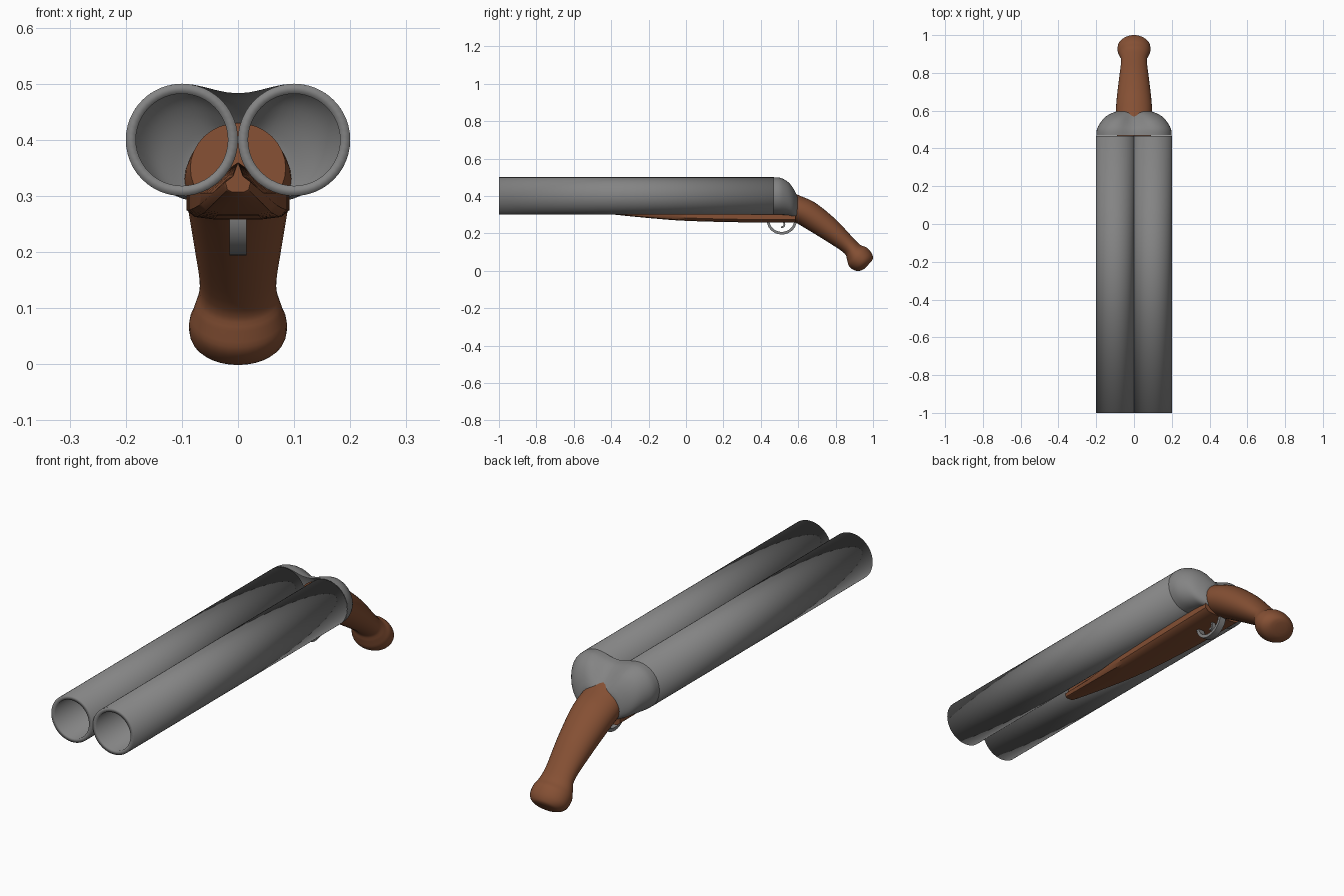
import bpy, bmesh
from math import sin, cos, pi, radians
from mathutils import Vector

if "Cube" in bpy.data.objects:
    bpy.data.objects.remove(bpy.data.objects["Cube"])

wood = bpy.data.materials.new("wood")
wood.diffuse_color = (0.235, 0.08, 0.034, 1)
wood.use_nodes = True
wood.node_tree.nodes["Principled BSDF"].inputs["Base Color"].default_value = wood.diffuse_color
steel = bpy.data.materials.new("steel")
steel.diffuse_color = (0.23, 0.23, 0.23, 1)
steel.use_nodes = True
steel.node_tree.nodes["Principled BSDF"].inputs["Base Color"].default_value = steel.diffuse_color


def loft(name, rings, mat, cap_start=True, cap_end=True, closed=False, angle=40):
    """Skin a list of equal-length point rings."""
    bm = bmesh.new()
    rows = [[bm.verts.new(p) for p in r] for r in rings]
    pairs = list(zip(rows, rows[1:])) + ([(rows[-1], rows[0])] if closed else [])
    n = len(rows[0])
    for a, b in pairs:
        for i in range(n):
            j = (i + 1) % n
            bm.faces.new((a[i], a[j], b[j], b[i]))
    if not closed:
        if cap_start:
            bm.faces.new(rows[0])
        if cap_end:
            bm.faces.new(rows[-1])
    bmesh.ops.recalc_face_normals(bm, faces=bm.faces)
    me = bpy.data.meshes.new(name)
    bm.to_mesh(me)
    bm.free()
    ob = bpy.data.objects.new(name, me)
    bpy.context.collection.objects.link(ob)
    me.materials.append(mat)
    bpy.ops.object.select_all(action='DESELECT')
    bpy.context.view_layer.objects.active = ob
    ob.select_set(True)
    bpy.ops.object.shade_smooth_by_angle(angle=radians(angle))
    return ob


def smooth(rows, steps=4):
    """Catmull-Rom interpolation of rows of numbers."""
    out = []
    last = len(rows) - 1
    for i in range(last):
        q = [rows[max(0, min(last, i + k))] for k in (-1, 0, 1, 2)]
        for s in range(steps):
            t = s / steps
            out.append([0.5 * (2*b + (c-a)*t + (2*a-5*b+4*c-d)*t*t + (3*b-a-3*c+d)*t**3)
                        for a, b, c, d in zip(*q)])
    return out + [list(rows[-1])]


# Barrels: lathed tube profile (radius, y), shaded smooth across the end rims
tube = [(0.1, 0.467), (0.1, -1.0), (0.082, -1.0), (0.082, 0.467)]
for side, x in (("left", -0.1), ("right", 0.1)):
    rings = [[(x + r*cos(2*pi*k/48), y, 0.4 + r*sin(2*pi*k/48)) for r, y in tube]
             for k in range(48)]
    loft("barrel_" + side, rings, steel, closed=True, angle=180)


# Receiver: two-lobed section shrinking and rounding towards the stock
def lobes(y, w, lo, hi, dip):
    mid, h = (lo + hi) / 2, (hi - lo) / 2
    right = [(w/2 + w/2*cos(a), mid + h*sin(a))
             for a in [pi*(k/16 - 0.5) for k in range(17)]]
    saddle = [w/2 * (1 - k/5) for k in range(1, 10)]
    top = [(x, hi - dip*(1 + cos(2*pi*x/w))/2) for x in saddle]
    left = [(-x, z) for x, z in reversed(right)]
    bottom = [(-x, lo) for x in saddle]
    return [(x, y, z) for x, z in right + top + left + bottom]


body = [(0.468, 0.2, 0.3, 0.5, 0.017), (0.505, 0.195, 0.3, 0.497, 0.022),
        (0.545, 0.172, 0.297, 0.475, 0.03), (0.572, 0.145, 0.29, 0.443, 0.025),
        (0.592, 0.105, 0.285, 0.405, 0.01), (0.597, 0.085, 0.288, 0.385, 0.005)]
loft("receiver", [lobes(*s) for s in smooth(body)], steel, cap_start=False)

# Stock: rounded sections given as top (y, z), bottom (y, z), half width
grip = [(0.555, 0.43, 0.55, 0.27, 0.085), (0.60, 0.405, 0.585, 0.258, 0.095),
        (0.69, 0.364, 0.63, 0.232, 0.092), (0.80, 0.275, 0.745, 0.162, 0.079),
        (0.885, 0.185, 0.845, 0.095, 0.068), (0.93, 0.14, 0.861, 0.058, 0.078),
        (0.965, 0.125, 0.873, 0.022, 0.087), (0.99, 0.098, 0.908, 0.0, 0.083),
        (1.0, 0.072, 0.94, 0.003, 0.06), (0.995, 0.055, 0.962, 0.018, 0.03)]
rings = []
for ty, tz, by, bz, w in smooth(grip):
    c, up = Vector((0, (ty+by)/2, (tz+bz)/2)), Vector((0, (ty-by)/2, (tz-bz)/2))
    rings.append([c + up*sin(2*pi*k/32) + Vector((w*cos(2*pi*k/32), 0, 0)) for k in range(32)])
loft("stock", rings, wood)

# Fore-end: fills the groove under the barrels, y, half width, bottom z
fore = [(-0.43, 0.022, 0.307), (-0.4, 0.028, 0.302), (-0.2, 0.052, 0.282),
        (0.0, 0.07, 0.267), (0.3, 0.086, 0.259), (0.585, 0.092, 0.259)]
rings = []
for y, w, lo in smooth(fore):
    half = [(w*0.5, lo), (w*0.85, lo + 0.004), (w, lo + 0.016),
            (w, max(0.305, lo + 0.018)), (w*0.4, 0.335)]
    rings.append([(x, y, z) for x, z in half] + [(0, y, 0.36)]
                 + [(-x, y, z) for x, z in reversed(half)])
loft("fore_end", rings, wood)


# Trigger guard and trigger: flat strips swept along a side-view path
def strip(name, path, width, thick):
    pts = [Vector((0, y, z)) for y, z in path]
    rings = []
    for i, p in enumerate(pts):
        d = (pts[min(i+1, len(pts)-1)] - pts[max(i-1, 0)]).normalized()
        n = Vector((0, -d.z, d.y)) * thick / 2
        x = Vector((width / 2, 0, 0))
        rings.append([p + n + x, p + n - x, p - n - x, p - n + x])
    loft(name, rings, steel)


strip("trigger_guard", [(0.512 - 0.073*cos(pi*k/24), 0.27 - 0.069*sin(pi*k/24))
                        for k in range(25)], 0.03, 0.014)
strip("trigger", smooth([(0.518, 0.27), (0.526, 0.252), (0.523, 0.238), (0.508, 0.231)]),
      0.016, 0.009)
